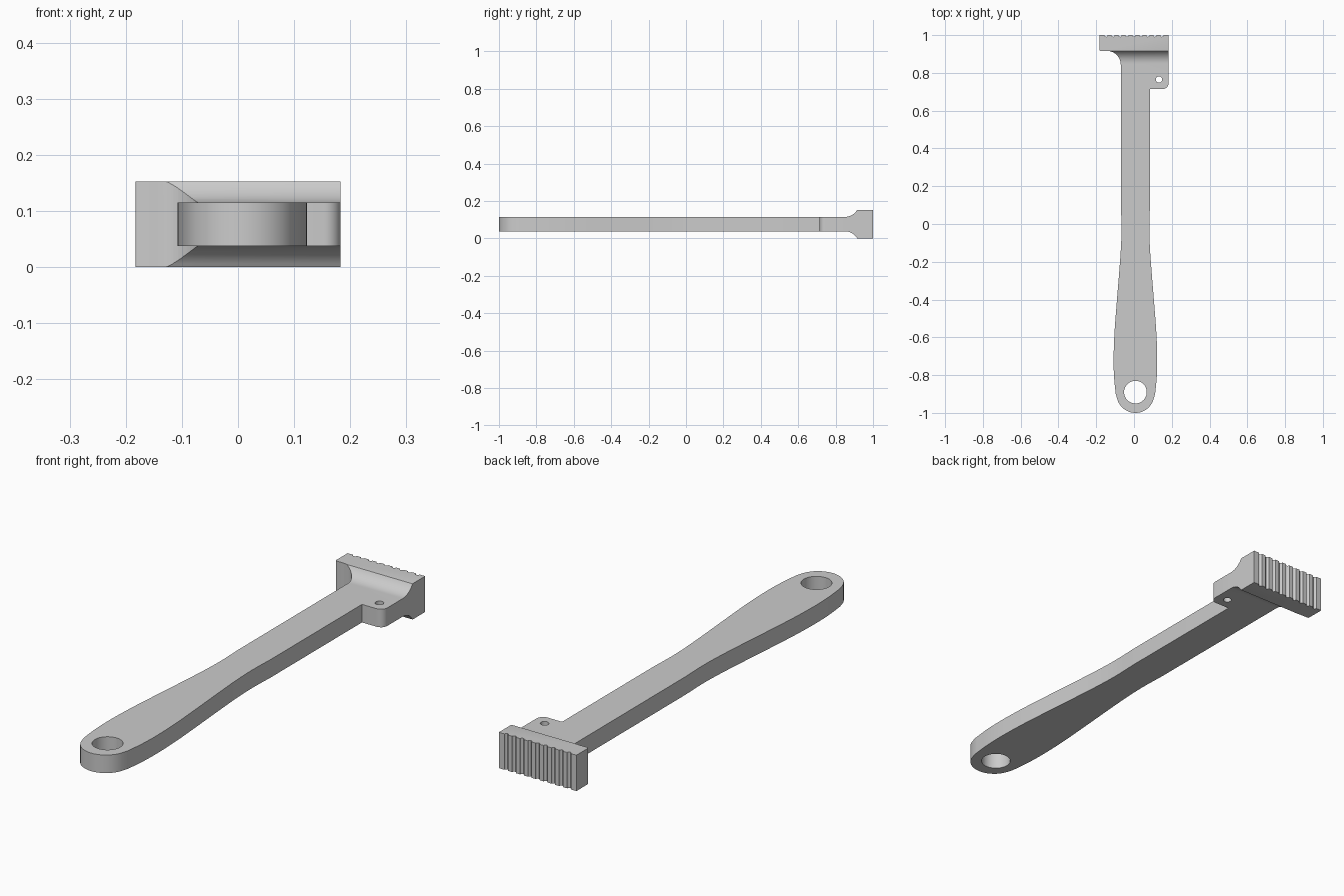
import bpy, bmesh, math
from mathutils import Vector

cube = bpy.data.objects.get("Cube")
if cube:
    bpy.data.objects.remove(cube, do_unlink=True)

gray = bpy.data.materials.new("plain gray")
gray.use_nodes = True
color = (0.6, 0.6, 0.6, 1)
gray.diffuse_color = color
gray.node_tree.nodes["Principled BSDF"].inputs["Base Color"].default_value = color


def arc(cx, cy, r, start, end, steps=12):
    """Points along a circular arc, angles in degrees."""
    angles = [math.radians(start + (end - start) * i / steps) for i in range(steps + 1)]
    return [(cx + r * math.cos(a), cy + r * math.sin(a)) for a in angles]


def prism(name, points, low, high, axis="z"):
    """Extrude a closed profile: (x, y) along z, or (y, z) along x."""
    place = (lambda p, d: Vector((p[0], p[1], d))) if axis == "z" else (lambda p, d: Vector((d, p[0], p[1])))
    bm = bmesh.new()
    face = bm.faces.new([bm.verts.new(place(p, low)) for p in points])
    moved = bmesh.ops.extrude_face_region(bm, geom=[face])["geom"]
    bmesh.ops.translate(bm, verts=[v for v in moved if isinstance(v, bmesh.types.BMVert)],
                        vec=place((0, 0), high - low))
    bmesh.ops.recalc_face_normals(bm, faces=bm.faces)
    mesh = bpy.data.meshes.new(name)
    bm.to_mesh(mesh)
    bm.free()
    mesh.materials.append(gray)
    ob = bpy.data.objects.new(name, mesh)
    bpy.context.collection.objects.link(ob)
    return ob


def combine(ob, other, operation):
    mod = ob.modifiers.new(operation.title(), "BOOLEAN")
    mod.operation, mod.object, mod.solver = operation, other, "EXACT"
    other.hide_render = True


def smooth_path(points, steps=5):
    """Catmull-Rom curve through the points."""
    pts = [Vector(p) for p in [points[0]] + points + [points[-1]]]
    out = []
    for a, b, c, d in zip(pts, pts[1:], pts[2:], pts[3:]):
        for i in range(steps):
            t = i / steps
            out.append(0.5 * (2 * b + (c - a) * t + (2 * a - 5 * b + 4 * c - d) * t * t
                              + (3 * b - a - 3 * c + d) * t ** 3))
    return [tuple(p) for p in out + [pts[-1]]]


# Grip half widths, from the neck down to the rounded end
mid = 0.0075
grip = smooth_path([(0.077, 0.1), (0.0735, -0.02), (0.077, -0.13), (0.087, -0.27), (0.1, -0.43),
                    (0.111, -0.58), (0.1155, -0.71), (0.113, -0.81), (0.104, -0.9)])
right_side = [(mid + w, y) for w, y in reversed(grip)]
left_side = [(mid - w, y) for w, y in grip]
end_cap = arc(mid, -0.9, 0.1, 195, 345, 20)

# Plan outline, counter-clockwise: grip, side tab, toothed face, filleted neck
outline = left_side + end_cap + right_side
outline += [(0.0845, 0.715)] + arc(0.153, 0.745, 0.03, 270, 360, 8)
outline += [(0.183, 1.0)]
for i in range(9):
    outline += arc(0.148 - i * 0.037, 1.0, 0.009, 360, 180, 6)
outline += [(-0.183, 1.0)] + arc(-0.178, 0.922, 0.005, 180, 270, 4)
outline += arc(-0.145, 0.842, 0.075, 90, 0)
body = prism("scraper_body", outline, -0.1, 0.3)

# Side profile: thin handle flaring through coves into the tall head
cove = arc(0.85, 0.19, 0.075, 270, 330, 10)
upper = [(-1.2, 0.115)] + cove + [(0.917, 0.153), (1.2, 0.153)]
lower = [(y, 0.153 - z) for y, z in reversed(upper)]
profile = prism("side_profile", upper + lower, -0.5, 0.5, "x")
combine(body, profile, "INTERSECT")

# Hanging hole and small tab hole
hang_hole = prism("hanging_hole", arc(mid, -0.89, 0.06, 0, 351, 39), -0.2, 0.4)
tab_hole = prism("tab_hole", arc(0.132, 0.765, 0.017, 0, 345, 23), -0.2, 0.4)
for hole in (hang_hole, tab_hole):
    combine(body, hole, "DIFFERENCE")

# Bake the cuts and drop the helpers
graph = bpy.context.evaluated_depsgraph_get()
baked = bpy.data.meshes.new_from_object(body.evaluated_get(graph))
body.modifiers.clear()
body.data = baked
for helper in (profile, hang_hole, tab_hole):
    bpy.data.objects.remove(helper, do_unlink=True)

bpy.ops.object.select_all(action="DESELECT")
body.select_set(True)
bpy.context.view_layer.objects.active = body
bpy.ops.object.shade_smooth_by_angle(angle=math.radians(30))
